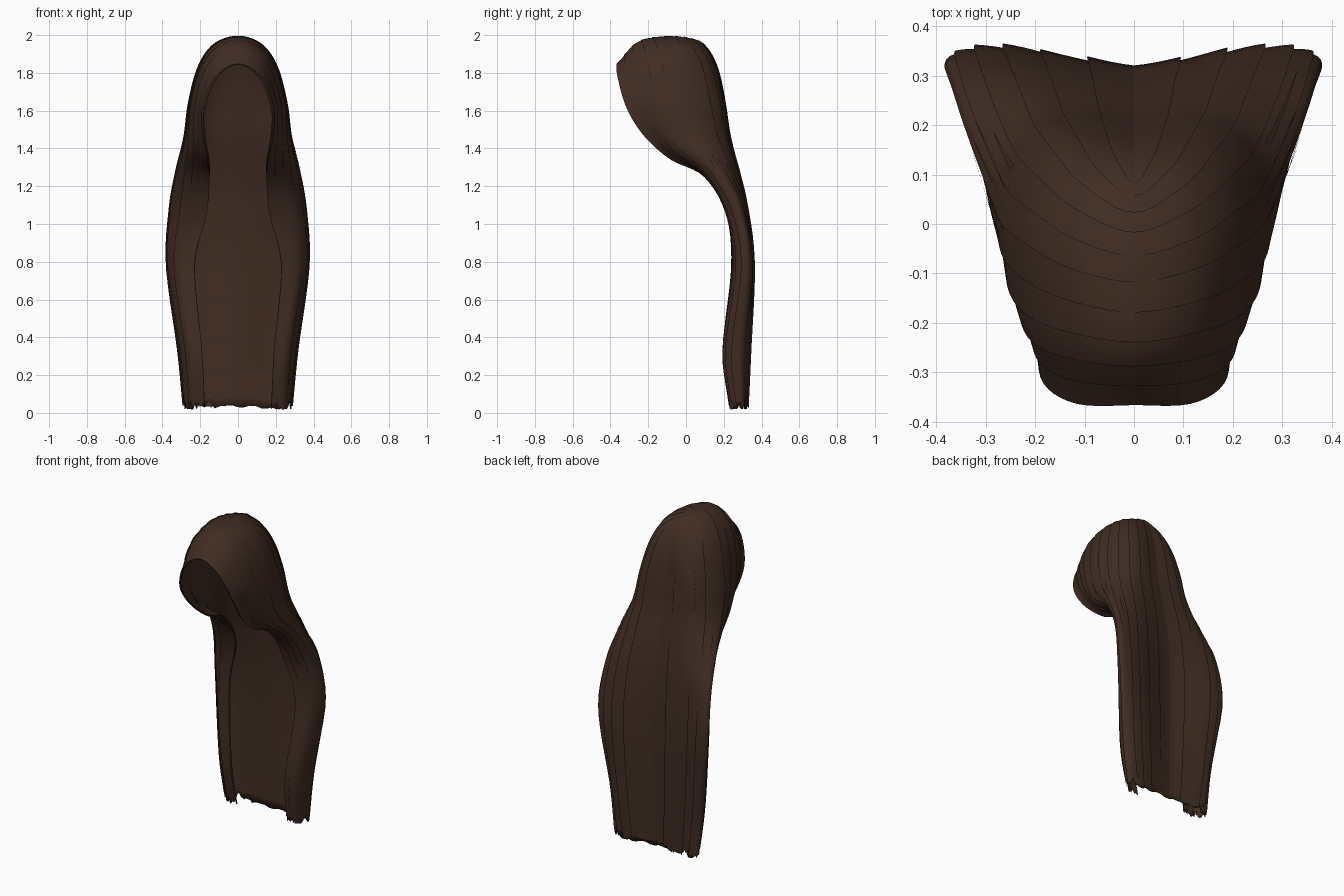
import bpy, bmesh, random
from mathutils import Vector

if "Cube" in bpy.data.objects:
    bpy.data.objects.remove(bpy.data.objects["Cube"])

random.seed(4)

brown = bpy.data.materials.new("dark brown hair")
brown.diffuse_color = (0.051, 0.0255, 0.016, 1)
brown.use_nodes = True
brown.node_tree.nodes["Principled BSDF"].inputs["Base Color"].default_value = brown.diffuse_color

# Guide strands of the right half: each falls from the parting to the tip
front_guide = [(0, -.362, 1.845), (.115, -.358, 1.775), (.178, -.31, 1.61), (.175, -.22, 1.47), (.155, -.08, 1.35),
               (.15, .10, 1.26), (.165, .22, 1.06), (.228, .25, .78), (.19, .205, .33), (.175, .24, .02)]
temple_guide = [(0, -.25, 1.962), (.125, -.23, 1.905), (.20, -.20, 1.77), (.237, -.15, 1.60), (.247, -.07, 1.43),
                (.268, .11, 1.27), (.295, .225, 1.06), (.325, .268, .78), (.265, .21, .33), (.245, .25, .02)]
side_guide = [(0, -.09, 1.99), (.12, -.06, 1.95), (.20, -.01, 1.83), (.25, .03, 1.64), (.275, .08, 1.46),
              (.322, .19, 1.27), (.355, .285, 1.08), (.367, .335, .78), (.31, .295, .33), (.278, .30, .02)]
rear_guide = [(0, .03, 1.978), (.095, .085, 1.92), (.14, .14, 1.80), (.17, .18, 1.64), (.19, .21, 1.46),
              (.215, .27, 1.27), (.238, .32, 1.08), (.25, .352, .78), (.22, .335, .33), (.19, .32, .02)]
back_guide = [(0, .09, 1.955), (0, .135, 1.89), (0, .17, 1.79), (0, .197, 1.64), (0, .225, 1.46),
              (0, .27, 1.27), (0, .30, 1.08), (0, .317, .78), (0, .315, .33), (0, .31, .03)]
guides = [[Vector(p) for p in g] for g in (front_guide, temple_guide, side_guide, rear_guide, back_guide)]


def flip(p):
    return Vector((-p.x, p.y, p.z))


def spline(pts, t):
    """Smooth curve; pts carries one extra point at each end, t runs 0..1."""
    n = len(pts) - 3
    i = min(int(t * n), n - 1)
    f = t * n - i
    a, b, c, d = pts[i:i + 4]
    return .5 * (2 * b + (c - a) * f + (2 * a - 5 * b + 4 * c - d) * f * f + (3 * b - a - 3 * c + d) * f ** 3)


def surf(u, v):
    """Point on the hair: u from face edge to back centre, v from parting to tip."""
    row = [spline([flip(g[1])] + g + [2 * g[-1] - g[-2]], v) for g in guides]
    return spline([2 * row[0] - row[1]] + row + [flip(row[-2])], u)


def normal(u, v):
    e = .01
    u, v = min(max(u, e), 1 - e), min(max(v, .02), 1 - e)
    n = (surf(u + e, v) - surf(u - e, v)).cross(surf(u, v + e) - surf(u, v - e))
    return -n.normalized()


def sheet(name, grid, thickness):
    me = bpy.data.meshes.new(name)
    bm = bmesh.new()
    rows = [[bm.verts.new(p) for p in r] for r in grid]
    for r, q in zip(rows, rows[1:]):
        for j in range(len(r) - 1):
            bm.faces.new((r[j], r[j + 1], q[j + 1], q[j]))
    bmesh.ops.remove_doubles(bm, verts=bm.verts, dist=1e-4)
    bmesh.ops.recalc_face_normals(bm, faces=bm.faces)
    bm.to_mesh(me)
    bm.free()
    me.materials.append(brown)
    ob = bpy.data.objects.new(name, me)
    bpy.context.collection.objects.link(ob)
    if thickness:
        mod = ob.modifiers.new("thickness", 'SOLIDIFY')
        mod.thickness = thickness
        mod.offset = 0
    bpy.context.view_layer.objects.active = ob
    bpy.ops.object.select_all(action='DESELECT')
    ob.select_set(True)
    bpy.ops.object.shade_smooth_by_angle(angle=.7)
    return ob


# Continuous hair shell, both halves in one sheet, with a ragged hem
U, V = 26, 48
cuts = [random.choice((0, 0, .01, .02, .05)) for _ in range(2 * U + 1)]
shell = []
for i in range(V + 1):
    half = [surf(j / U, i / V) for j in range(U + 1)]
    row = half + [flip(p) for p in half[-2::-1]]
    if i == V:
        for p, c in zip(row, cuts):
            p.z += c
    shell.append(row)
sheet("hair_shell", shell, .006)

# Overlapping locks: every lock lifts towards one edge to form a step
LOCKS = 11
for side, label in ((1, "right"), (-1, "left")):
    for k in range(LOCKS):
        u0, u1 = k / LOCKS, min((k + 1.12) / LOCKS, 1)
        lift = random.uniform(.005, .010)
        end = random.uniform(.985, 1.0)
        grid = []
        for i in range(V + 1):
            v = end * i / V
            row = []
            for j in range(5):
                f = j / 4
                u = u0 + (u1 - u0) * f
                p = surf(u, v) + normal(u, v) * (.003 + lift * (1 - f) * min(1, .4 + 3 * v))
                p.x = max(p.x, 0) if i else 0
                if i == V:
                    p.z += random.choice((0, .01, .03)) * (j % 2)
                row.append(p if side > 0 else flip(p))
            grid.append(row)
        sheet(f"hair_lock_{label}_{k + 1}", grid, 0)

# Fine loose wisps along the outer sides
for side, label in ((1, "right"), (-1, "left")):
    for k in range(7):
        u = .3 + .05 * k
        v0 = random.uniform(.3, .5)
        v1 = v0 + random.uniform(.1, .2)
        grid = []
        for i in range(13):
            f = i / 12
            v = v0 + (v1 - v0) * f
            w = .010 * (1 - f) + .001
            row = [surf(u + s * w, v) + normal(u, v) * (.008 + .006 * f) for s in (-1, 1)]
            grid.append(row if side > 0 else [flip(p) for p in row])
        sheet(f"loose_wisp_{label}_{k + 1}", grid, 0)
